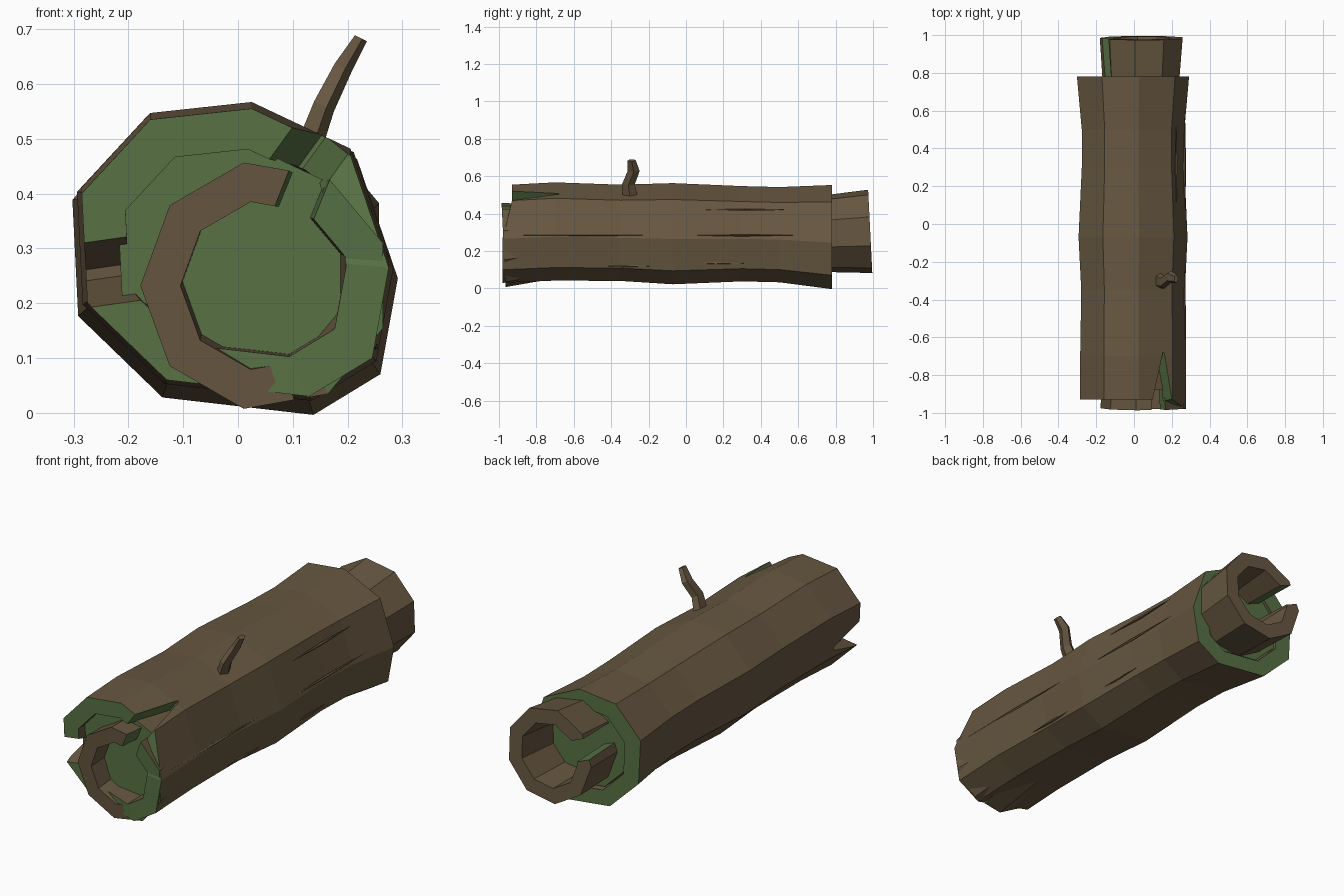
import bpy, bmesh
from math import sin, cos, radians, pi
from mathutils import Vector

cube = bpy.data.objects.get("Cube")
if cube:
    bpy.data.objects.remove(cube, do_unlink=True)


def material(name, rgb):
    m = bpy.data.materials.new(name)
    m.use_nodes = True
    m.diffuse_color = (*rgb, 1)
    m.node_tree.nodes["Principled BSDF"].inputs["Base Color"].default_value = (*rgb, 1)
    return m


BARK = material("bark brown", (0.135, 0.095, 0.052))
MOSS = material("moss green", (0.095, 0.165, 0.057))


def finish(name, bm, mats):
    bmesh.ops.recalc_face_normals(bm, faces=bm.faces)
    mesh = bpy.data.meshes.new(name)
    bm.to_mesh(mesh)
    bm.free()
    for m in mats:
        mesh.materials.append(m)
    obj = bpy.data.objects.new(name, mesh)
    bpy.context.collection.objects.link(obj)
    return obj


def hollow(name, outer, inner, front_moss, back_moss):
    """Hollow log section lofted through outer and inner rings of points.
    The moss rules get the centre of each end face."""
    bm = bmesh.new()
    out = [[bm.verts.new(p) for p in ring] for ring in outer]
    inn = [[bm.verts.new(p) for p in ring] for ring in inner]
    n = len(out[0])
    for j in range(n):
        k = (j + 1) % n
        for wall in (out, inn):
            for a, b in zip(wall, wall[1:]):
                bm.faces.new((a[j], a[k], b[k], b[j]))
        for i, rule in ((0, front_moss), (-1, back_moss)):
            f = bm.faces.new((out[i][j], out[i][k], inn[i][k], inn[i][j]))
            f.material_index = int(rule(f.calc_center_median()))
    return finish(name, bm, (BARK, MOSS))


def circle(cx, y, cz, r, n=9, start=20, tilt=0.05):
    ring = []
    for i in range(n):
        a = radians(start) + 2 * pi * i / n
        ring.append(Vector((cx + r * cos(a), y - tilt * r * sin(a), cz + r * sin(a))))
    return ring


def split(target, cx, cz, angle, r0, r1, y_open, y_tip, w_open, w_tip, mat):
    """Cut a tapering split into a wall, pointing out from the axis."""
    a = radians(angle)
    out, side = Vector((cos(a), 0, sin(a))), Vector((-sin(a), 0, cos(a)))
    bm = bmesh.new()
    loops = []
    for r in (r0, r1):
        base = Vector((cx, 0, cz)) + out * r
        loops.append([bm.verts.new(base + side * s + Vector((0, y, 0))) for s, y in
                      ((w_open, y_open), (w_tip, y_tip), (-w_tip, y_tip), (-w_open, y_open))])
    lo, hi = loops
    bm.faces.new(lo)
    bm.faces.new(hi)
    for i in range(4):
        k = (i + 1) % 4
        bm.faces.new((lo[i], lo[k], hi[k], hi[i]))
    cutter = finish("split_cutter", bm, (mat,))
    cutter.hide_render = True
    mod = target.modifiers.new("split", 'BOOLEAN')
    mod.operation, mod.object = 'DIFFERENCE', cutter
    mod.solver, mod.material_mode = 'EXACT', 'TRANSFER'
    bpy.context.view_layer.objects.active = target
    bpy.ops.object.modifier_apply(modifier=mod.name)
    bpy.data.objects.remove(cutter, do_unlink=True)


always = lambda c: True
never = lambda c: False

# Outer bark: uneven nine-sided section, swelling along the length
SECTION = [(0.205, 0.47), (0.275, 0.265), (0.245, 0.1), (0.13, 0.03), (-0.13, 0.06),
           (-0.275, 0.2), (-0.285, 0.4), (-0.16, 0.535), (0.025, 0.555)]
STATIONS = [(-0.93, 1.0, 0), (-0.7, 1.0, 0.012), (-0.35, 0.98, 0.005), (-0.07, 1.03, 0),
            (0.3, 0.97, 0), (0.5, 0.97, -0.005), (0.78, 1.06, -0.018)]


def bark_ring(y, s, dz, front=False):
    ring = []
    for i, (x, z) in enumerate(SECTION):
        lip = -0.05 if front and i in (1, 2, 3) else 0
        ring.append(Vector((x * s, y + lip, 0.29 + (z - 0.29) * s + dz)))
    return ring


outer = [bark_ring(y, s, dz, i == 0) for i, (y, s, dz) in enumerate(STATIONS)]
inner = [bark_ring(y, s * 0.72, dz, i == 0) for i, (y, s, dz) in enumerate(STATIONS)]
bark = hollow("outer_bark", outer, inner, always, always)
split(bark, 0, 0.29, 54, 0.1, 0.4, -1.1, -0.68, 0.09, 0.004, MOSS)
split(bark, 0, 0.29, 188, 0.1, 0.4, -1.05, -0.74, 0.09, 0.01, BARK)

# Middle wood layer filling the space under the bark
mid_y = (-0.88, 0, 0.765)
middle = hollow("middle_layer",
                [bark_ring(y, 0.77, -0.005) for y in mid_y],
                [circle(0.035, y, 0.275, 0.15, tilt=0) for y in mid_y], always, always)

# Inner core tube, projecting at both ends
CORE = [(-0.975, 0.05, 0.232, 0.228), (-0.6, 0.04, 0.26, 0.19),
        (0.5, 0.04, 0.28, 0.19), (0.985, 0.045, 0.305, 0.226)]
core = hollow("inner_core", [circle(x, y, z, r) for y, x, z, r in CORE],
              [circle(x, y, z, r * 0.68) for y, x, z, r in CORE],
              lambda c: c.x > 0.09, never)
split(core, 0.05, 0.235, 68, 0.08, 0.4, -1.1, -0.72, 0.045, 0.02, MOSS)
split(core, 0.05, 0.235, -73, 0.08, 0.4, -1.1, -0.85, 0.02, 0.004, MOSS)
split(core, 0.045, 0.305, 158, 0.08, 0.4, 1.1, 0.7, 0.05, 0.045, MOSS)

# Narrow lining of the hollow
lining = hollow("hollow_lining", [circle(0.03, y, 0.265, 0.155, 8, 22) for y in (-0.86, 0.7)],
                [circle(0.03, y, 0.265, 0.118, 8, 22) for y in (-0.86, 0.7)],
                lambda c: c.x > 0, never)


# Bent twig on top
def twig(name, path, sides=5):
    bm = bmesh.new()
    rings = []
    for x, y, z, rx, ry in path:
        rings.append([bm.verts.new((x + rx * cos(2 * pi * i / sides),
                                    y + ry * sin(2 * pi * i / sides), z - rx * 0.5 * cos(2 * pi * i / sides)))
                      for i in range(sides)])
    for a, b in zip(rings, rings[1:]):
        for i in range(sides):
            k = (i + 1) % sides
            bm.faces.new((a[i], a[k], b[k], b[i]))
    bm.faces.new(rings[0])
    bm.faces.new(rings[-1])
    return finish(name, bm, (BARK,))


twig("twig", [(0.122, -0.295, 0.47, 0.024, 0.045), (0.155, -0.308, 0.56, 0.02, 0.036),
              (0.19, -0.28, 0.63, 0.017, 0.034), (0.223, -0.29, 0.684, 0.012, 0.024)])


# Thin raised slivers along the bark edges
def sliver(name, x, z, y0, y1):
    bm = bmesh.new()
    out = Vector((x, 0, z - 0.29)).normalized()
    side = Vector((-out.z, 0, out.x)) * 0.007
    mid = Vector((x, (y0 + y1) / 2, z))
    ends = [bm.verts.new((x, y, z)) for y in (y0, y1)]
    ring = [bm.verts.new(mid + d) for d in (side, out * 0.006, -side, out * -0.01)]
    for e in ends:
        for i in range(4):
            bm.faces.new((e, ring[i], ring[(i + 1) % 4]))
    finish(name, bm, (BARK,))


for i, (x, z, y0, y1) in enumerate([(0.225, 0.42, 0.08, 0.55), (0.27, 0.285, -0.9, -0.2),
                                    (0.27, 0.285, 0.0, 0.6), (0.25, 0.12, -0.45, -0.15),
                                    (0.25, 0.135, 0.0, 0.32)]):
    sliver(f"bark_sliver_{i + 1}", x, z, y0, y1)
